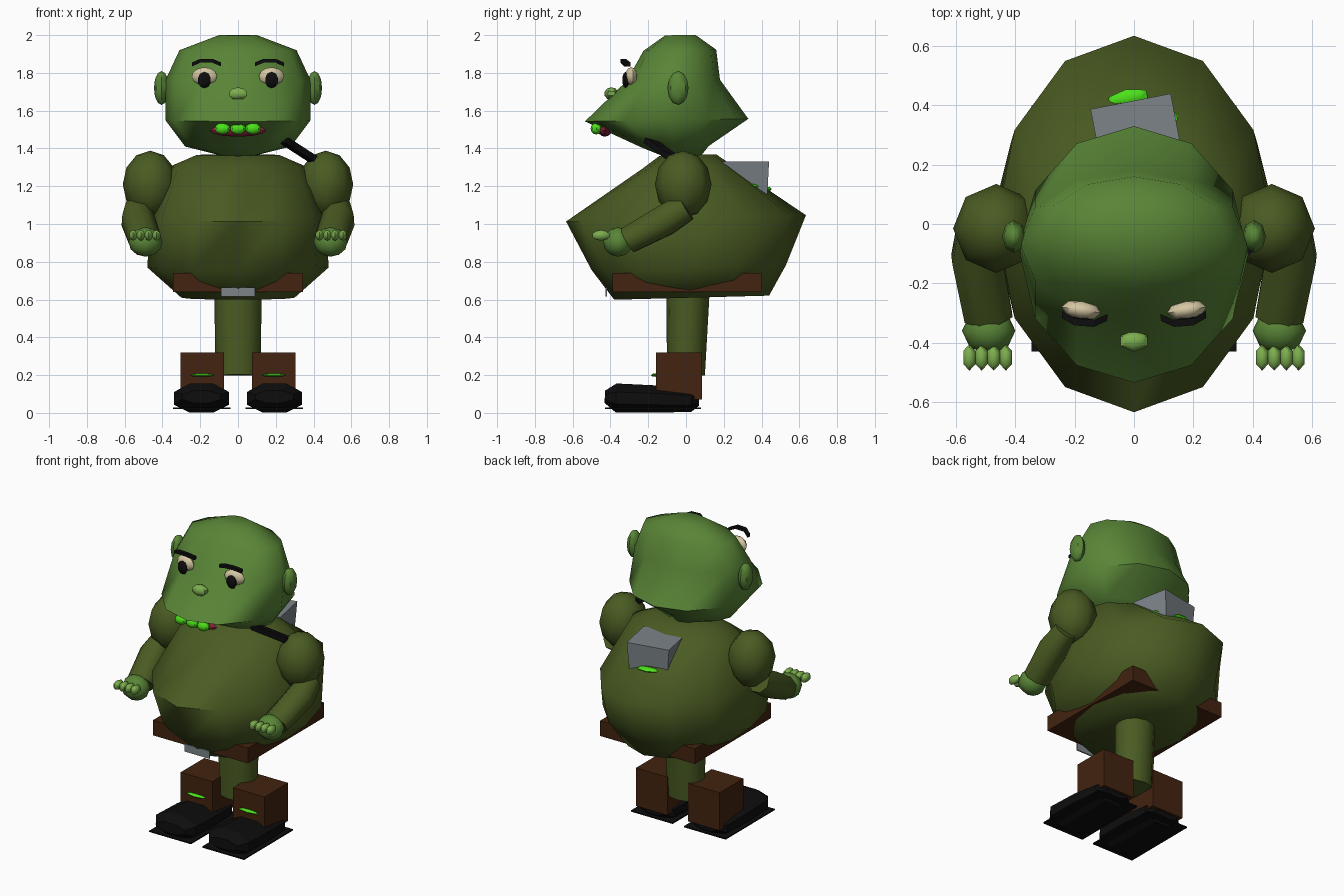
import bpy, bmesh
from math import sin, cos, pi, radians
from mathutils import Vector, Matrix

cube = bpy.data.objects.get("Cube")
if cube:
    bpy.data.objects.remove(cube, do_unlink=True)


def material(name, r, g, b):
    m = bpy.data.materials.new(name)
    m.use_nodes = True
    m.diffuse_color = (r, g, b, 1)
    node = m.node_tree.nodes["Principled BSDF"]
    node.inputs["Base Color"].default_value = (r, g, b, 1)
    node.inputs["Roughness"].default_value = 0.9
    return m


SKIN = material("skin_green", 0.1, 0.235, 0.038)
OLIVE = material("olive_cloth", 0.068, 0.105, 0.016)
BROWN = material("brown_leather", 0.055, 0.017, 0.005)
BLACK = material("black", 0.004, 0.004, 0.004)
GREY = material("grey_metal", 0.2, 0.23, 0.25)
SLIME = material("slime_green", 0.07, 0.75, 0.01)
PALE = material("pale_green", 0.2, 0.42, 0.075)
CREAM = material("cream", 0.66, 0.57, 0.36)
RED = material("dark_red", 0.22, 0.015, 0.04)


def finish(name, bm, mat, smooth=None):
    bmesh.ops.recalc_face_normals(bm, faces=bm.faces)
    me = bpy.data.meshes.new(name)
    bm.to_mesh(me)
    bm.free()
    me.materials.append(mat)
    ob = bpy.data.objects.new(name, me)
    bpy.context.collection.objects.link(ob)
    if smooth:
        bpy.ops.object.select_all(action='DESELECT')
        ob.select_set(True)
        bpy.context.view_layer.objects.active = ob
        bpy.ops.object.shade_smooth_by_angle(angle=radians(smooth))
    return ob


def loft(name, rings, mat, n=12, turn=0.0, smooth=None):
    """Skin elliptical rings (centre, radius x, radius y) set square to the line they follow."""
    bm = bmesh.new()
    line = Vector(rings[-1][0]) - Vector(rings[0][0])
    q = line.to_track_quat('Z', 'Y')
    loops = []
    for c, rx, ry in rings:
        angles = [2 * pi * i / n + turn for i in range(n)]
        loops.append([bm.verts.new(Vector(c) + q @ Vector((rx * cos(a), ry * sin(a), 0)))
                      for a in angles])
    for a, b in zip(loops, loops[1:]):
        for i in range(n):
            j = (i + 1) % n
            bm.faces.new((a[i], a[j], b[j], b[i]))
    bm.faces.new(loops[0])
    bm.faces.new(loops[-1])
    return finish(name, bm, mat, smooth)


def stack(name, levels, mat, smooth):
    """Upright body from (height, half width, front y, back y)."""
    rings = [((0, (f + b) / 2, z), w, (b - f) / 2) for z, w, f, b in levels]
    return loft(name, rings, mat, 12, 0, smooth)


def ball(name, c, r, mat, seg=8, rings=6, smooth=40, tilt=0.0):
    bm = bmesh.new()
    m = Matrix.Translation(c) @ Matrix.Rotation(tilt, 4, 'Z') @ Matrix.Diagonal((*r, 1))
    bmesh.ops.create_uvsphere(bm, u_segments=seg, v_segments=rings, radius=1, matrix=m)
    return finish(name, bm, mat, smooth)


def box(name, lo, hi, mat):
    lo, hi = Vector(lo), Vector(hi)
    bm = bmesh.new()
    m = Matrix.Translation((lo + hi) / 2) @ Matrix.Diagonal((*(hi - lo), 1))
    bmesh.ops.create_cube(bm, size=1, matrix=m)
    return finish(name, bm, mat)


# Head and torso
stack("head", [(1.36, .08, -.12, .08), (1.41, .28, -.24, .12), (1.55, .385, -.535, .33),
               (1.76, .385, -.315, .18), (1.92, .31, -.225, .16), (2.0, .1, -.11, .05)], SKIN, 60)
stack("torso", [(.61, .3, -.38, .44), (.77, .48, -.5, .53), (1.03, .465, -.635, .635),
                (1.3, .37, -.23, .25), (1.365, .22, -.14, .16)], OLIVE, 75)

# Belt and buckle
box("belt", (-.345, -.39, .64), (.345, .4, .74), BROWN)
box("belt_buckle", (-.09, -.425, .615), (.09, -.417, .665), GREY)

# Central leg
loft("leg", [((0, 0, .2), .12, .1), ((0, .01, .64), .125, .115)], OLIVE, 12, 0, 50)

# Face
ball("nose", (0, -.395, 1.69), (.056, .038, .034), PALE, 6, 5)
ball("mouth", (0, -.43, 1.495), (.15, .035, .033), RED, 8, 6)
for i, x in enumerate((-.082, 0, .08)):
    ball(f"tooth_{i + 1}", (x, -.475, 1.505), (.042, .03, .031), SLIME, 8, 6)

for s, side in ((1, "left"), (-1, "right")):
    # Eyes, brows and ears
    ball(side + "_eye", (s * .178, -.29, 1.782), (.068, .032, .048), CREAM, 8, 6, 40, s * .15)
    ball(side + "_pupil", (s * .178, -.32, 1.762), (.036, .02, .043), BLACK, 7, 5, 40)
    brow = [(s * .09, -.315, 1.845), (s * .135, -.335, 1.864),
            (s * .2, -.33, 1.864), (s * .243, -.305, 1.845)]
    loft(side + "_brow", [(p, .017, .014) for p in brow], BLACK, 4, pi / 4)
    ball(side + "_ear", (s * .405, -.042, 1.72), (.04, .055, .09), SKIN, 8, 6)

    # Arm with shoulder, forearm, hand and four fingers
    ball(side + "_shoulder", (s * .465, -.015, 1.21), (.145, .15, .178), OLIVE, 8, 6, 60)
    loft(side + "_forearm", [((s * .53, .0, 1.09), .07, .08), ((s * .53, -.11, 1.02), .092, .088),
                             ((s * .492, -.31, .912), .088, .075)], OLIVE, 8, pi / 8, 50)
    ball(side + "_hand", (s * .49, -.36, .905), (.09, .08, .078), SKIN, 8, 6, 50)
    for k in range(4):
        ball(f"{side}_finger_{k + 1}", (s * (.432 + .041 * k), -.45, .94),
             (.025, .047, .028), PALE, 6, 5, 50)

    # Boot cuff, glowing stripe, shoe and sole
    box(side + "_boot_cuff", (s * .19 - .115, -.16, .07), (s * .19 + .115, .085, .32), BROWN)
    ball(side + "_boot_stripe", (s * .19, -.163, .2), (.075, .022, .009), SLIME, 6, 4, 40)
    x = s * .193
    loft(side + "_shoe", [((x, .07, .07), .085, .035), ((x, .03, .065), .14, .064),
                          ((x, -.15, .073), .158, .078), ((x, -.37, .079), .158, .083),
                          ((x, -.43, .085), .11, .035)], BLACK, 8, pi / 8)
    box(side + "_sole", (x - .152, -.43, .02), (x + .152, .08, .028), BLACK)

# Shoulder strap
loft("strap", [((.24, -.2, 1.445), .036, .025), ((.41, -.05, 1.335), .036, .025)], BLACK, 4, pi / 4)

# Tank on the back, slightly turned and narrower at its base, with slime leaks
tank = loft("back_tank", [((0, 0, 0), .175, .165), ((0, 0, .18), .195, .175)], GREY, 4, pi / 4)
tank.location = (.012, .292, 1.15)
tank.rotation_euler.z = radians(11)
ball("tank_slime_back", (-.02, .425, 1.185), (.075, .03, .013), SLIME, 6, 4, 40, radians(11))
ball("tank_slime_side", (.138, .345, 1.2), (.015, .04, .013), SLIME, 6, 4, 40, radians(11))
